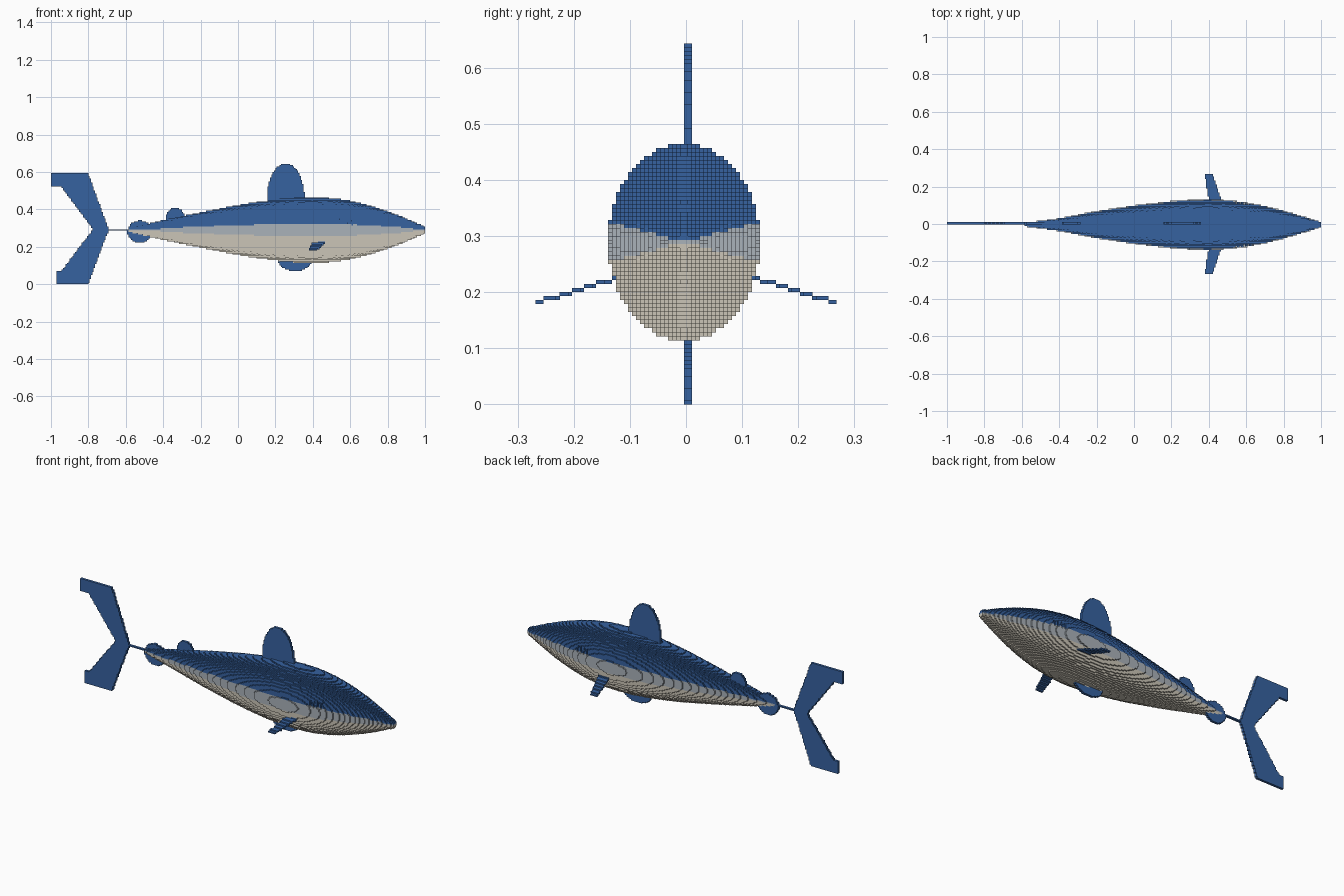
import bpy
import math

cube = bpy.data.objects.get("Cube")
if cube:
    bpy.data.objects.remove(cube)

P = 2 / 280            # edge of one block
MID_Z = 40.5 * P       # height of the body axis
MID_Y = -0.5 * P


def material(name, rgb):
    m = bpy.data.materials.new(name)
    m.use_nodes = True
    m.diffuse_color = (*rgb, 1)
    bsdf = m.node_tree.nodes["Principled BSDF"]
    bsdf.inputs["Base Color"].default_value = (*rgb, 1)
    bsdf.inputs["Roughness"].default_value = 0.8
    return m


BLUE = material("ocean blue", (0.037, 0.122, 0.352))
GREY = material("flank grey", (0.402, 0.445, 0.491))
CREAM = material("belly cream", (0.597, 0.558, 0.474))

# Outward directions with the block corners of each face
SIDES = [
    ((1, 0, 0), ((1, 0, 0), (1, 1, 0), (1, 1, 1), (1, 0, 1))),
    ((-1, 0, 0), ((0, 0, 0), (0, 0, 1), (0, 1, 1), (0, 1, 0))),
    ((0, 1, 0), ((0, 1, 0), (0, 1, 1), (1, 1, 1), (1, 1, 0))),
    ((0, -1, 0), ((0, 0, 0), (1, 0, 0), (1, 0, 1), (0, 0, 1))),
    ((0, 0, 1), ((0, 0, 1), (1, 0, 1), (1, 1, 1), (0, 1, 1))),
    ((0, 0, -1), ((0, 0, 0), (0, 1, 0), (1, 1, 0), (1, 0, 0))),
]


def block_object(name, cells, mats, pick=lambda c: 0):
    """Make a mesh of the exposed faces of a set of blocks."""
    index, verts, faces, slots = {}, [], [], []
    for c in sorted(cells):
        for d, corners in SIDES:
            if (c[0] + d[0], c[1] + d[1], c[2] + d[2]) in cells:
                continue
            face = []
            for o in corners:
                v = (c[0] + o[0], c[1] + o[1], c[2] + o[2])
                if v not in index:
                    index[v] = len(verts)
                    verts.append((v[0] * P, (v[1] - 0.5) * P, v[2] * P))
                face.append(index[v])
            faces.append(face)
            slots.append(pick(c))
    mesh = bpy.data.meshes.new(name)
    mesh.from_pydata(verts, [], faces)
    for m in mats:
        mesh.materials.append(m)
    mesh.polygons.foreach_set("material_index", slots)
    mesh.update()
    obj = bpy.data.objects.new(name, mesh)
    bpy.context.collection.objects.link(obj)
    return obj


# Body profile: x, half height, half width
PROFILE = [
    (-0.59, 0.010, 0.008), (-0.4, 0.053, 0.034), (-0.2, 0.095, 0.073),
    (0.0, 0.134, 0.103), (0.1, 0.150, 0.115), (0.2, 0.163, 0.126),
    (0.3, 0.172, 0.133), (0.4, 0.175, 0.1357), (0.5, 0.171, 0.131),
    (0.6, 0.157, 0.119), (0.7, 0.133, 0.100), (0.8, 0.101, 0.075),
    (0.9, 0.062, 0.045), (1.0, 0.018, 0.013),
]


def radii(x):
    for (x0, h0, w0), (x1, h1, w1) in zip(PROFILE, PROFILE[1:]):
        if x <= x1:
            t = max(0, (x - x0) / (x1 - x0))
            return h0 + (h1 - h0) * t, w0 + (w1 - w0) * t
    return PROFILE[-1][1:]


# Body, with shallow gill slits
GILLS = (76, 79, 82, 85)
body = set()
for i in range(-82, 140):
    h, w = radii((i + 0.5) * P)
    for k in range(15, 66):
        dz = (k + 0.5) * P - MID_Z
        slit = P if i in GILLS and 44 <= k <= 48 else 0
        if abs(dz) >= h:
            continue
        half = w * math.sqrt(1 - (dz / h) ** 2) - slit
        for j in range(-20, 20):
            if abs(j * P - MID_Y) < half:
                body.add((i, j, k))


def body_colour(c):
    dy, dz = abs(c[1] * P - MID_Y), (c[2] + 0.5) * P - MID_Z
    if abs(dz) < 0.27 * dy:
        return 1
    return 0 if dz > 0 else 2


block_object("body", body, [BLUE, GREY, CREAM], body_colour)


# Upright fins, two blocks thick
def upright_fin(name, inside, x0, x1, z0, z1):
    cells = {(i, j, k)
             for i in range(round(x0 / P), round(x1 / P))
             for k in range(round(z0 / P), round(z1 / P))
             for j in (0, 1)
             if inside((i + 0.5) * P, (k + 0.5) * P)}
    block_object(name, cells, [BLUE])


def oval_fin(name, cx, cz, rx, rz):
    upright_fin(name, lambda x, z: ((x - cx) / rx) ** 2 + ((z - cz) / rz) ** 2 < 1,
                cx - rx - P, cx + rx + P, cz - rz - P, cz + rz + P)


oval_fin("dorsal_fin", 0.255, 0.455, 0.101, 0.19)
oval_fin("second_dorsal_fin", -0.335, 0.35, 0.051, 0.06)
oval_fin("belly_fin", 0.305, 0.13, 0.09, 0.06)
oval_fin("anal_fin", -0.525, 0.28, 0.066, 0.06)

# Tail fin cut from an outline
TAIL = [(-1, 0.59), (-0.8, 0.59), (-0.69, 0.292), (-0.8, 0), (-0.97, 0),
        (-0.97, 0.07), (-0.945, 0.07), (-0.775, 0.293), (-0.945, 0.52), (-1, 0.52)]


def in_tail(x, z):
    hit = False
    for (xa, za), (xb, zb) in zip(TAIL, TAIL[1:] + TAIL[:1]):
        if (za > z) != (zb > z) and x < xa + (z - za) * (xb - xa) / (zb - za):
            hit = not hit
    return hit


upright_fin("tail_fin", in_tail, -1, -0.68, 0, 0.6)

# Thin stalk joining body and tail
block_object("tail_stalk", {(i, j, 40) for i in range(-99, -80) for j in (0, 1)}, [BLUE])

# Side fins, sloping down in steps and swept back
for name, side in (("left_side_fin", 1), ("right_side_fin", -1)):
    cells = set()
    for n in range(14, 38):
        t = (n - 17) / 20
        k = round(31 - 6 * t)
        front, back = 0.47 - 0.05 * t, 0.40 - 0.022 * t
        for i in range(round(back / P), round(front / P)):
            cells.add((i, side * n, k))
    block_object(name, cells, [BLUE])
